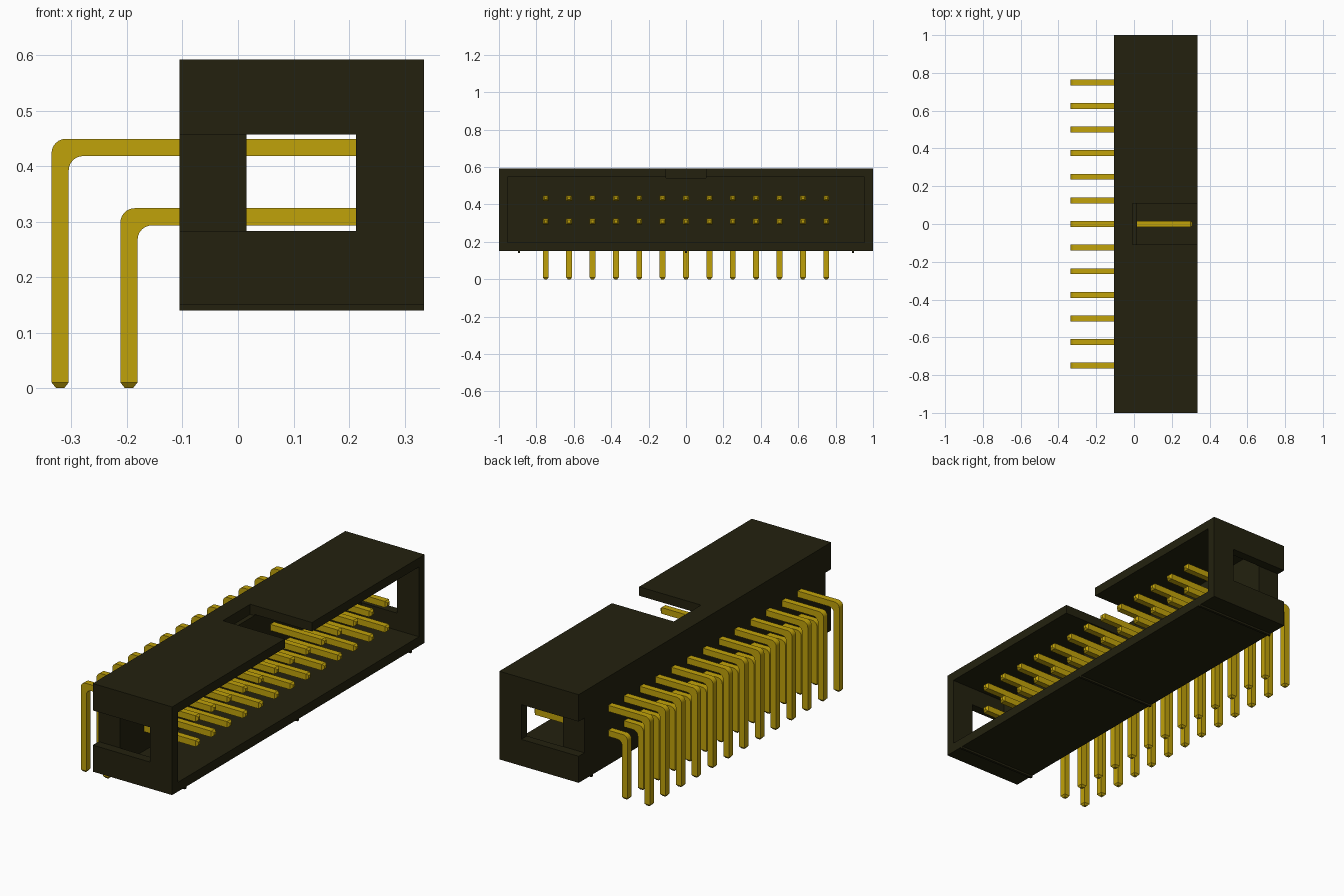
import bpy, bmesh, math

if "Cube" in bpy.data.objects:
    bpy.data.objects.remove(bpy.data.objects["Cube"], do_unlink=True)


def material(name, rgb):
    m = bpy.data.materials.new(name)
    m.use_nodes = True
    m.diffuse_color = (*rgb, 1)
    bsdf = next(n for n in m.node_tree.nodes if n.type == 'BSDF_PRINCIPLED')
    bsdf.inputs["Base Color"].default_value = (*rgb, 1)
    return m


PLASTIC = material("dark plastic", (0.017, 0.0155, 0.0045))
GOLD = material("gold plating", (0.53, 0.36, 0.003))


def finish(name, bm, mat):
    bmesh.ops.recalc_face_normals(bm, faces=bm.faces)
    mesh = bpy.data.meshes.new(name)
    bm.to_mesh(mesh)
    bm.free()
    mesh.materials.append(mat)
    ob = bpy.data.objects.new(name, mesh)
    bpy.context.collection.objects.link(ob)
    return ob


def activate(ob):
    bpy.ops.object.select_all(action='DESELECT')
    ob.select_set(True)
    bpy.context.view_layer.objects.active = ob


def box(name, x0, x1, y0, y1, z0, z1, mat=PLASTIC):
    bm = bmesh.new()
    bmesh.ops.create_cube(bm, size=1)
    for v in bm.verts:
        v.co = ((x0 + x1) / 2 + v.co.x * (x1 - x0),
                (y0 + y1) / 2 + v.co.y * (y1 - y0),
                (z0 + z1) / 2 + v.co.z * (z1 - z0))
    return finish(name, bm, mat)


def cut(ob, cutter):
    cutter.hide_render = True
    mod = ob.modifiers.new("cut", 'BOOLEAN')
    mod.operation = 'DIFFERENCE'
    mod.solver = 'EXACT'
    mod.object = cutter
    activate(ob)
    bpy.ops.object.modifier_apply(modifier=mod.name)
    bpy.data.objects.remove(cutter, do_unlink=True)


# Shroud: open towards +x, slotted ends, keying notch in the top wall
BACK, MOUTH = -0.105, 0.335
housing = box("housing", BACK, MOUTH, -1, 1, 0.15, 0.592)
cut(housing, box("cavity_cutter", 0.015, 0.5, -0.955, 0.955, 0.197, 0.547))
for s in (-1, 1):
    y0, y1 = sorted((s * 0.954, s * 1.1))
    cut(housing, box("end_slot_cutter", -0.3, 0.213, y0, y1, 0.283, 0.457))
cut(housing, box("key_notch_cutter", -0.008, 0.5, -0.108, 0.108, 0.541, 0.7))

# Thin standoff ribs under the shroud
for i, y in enumerate((-0.893, 0, 0.893)):
    box(f"standoff_rib_{i + 1}", BACK, MOUTH, y - 0.006, y + 0.006, 0.14, 0.151)

# Bent square pins with chamfered tips
T = 0.031      # pin thickness
R = 0.026      # bend radius
TIP = 0.31     # contact end
CH, INSET = 0.01, 0.008


def pin_mesh(x_out, z_top):
    # each section: outer point, inner point, half width
    h = T / 2
    sections = [((TIP, z_top - INSET), (TIP, z_top - T + INSET), h - INSET),
                ((TIP - CH, z_top), (TIP - CH, z_top - T), h)]
    for i in range(7):
        a = math.pi / 2 * (1 + i / 6)
        dx, dz = R * math.cos(a), R * math.sin(a)
        sections.append(((x_out + R + dx, z_top - R + dz),
                         (x_out + T + R + dx, z_top - T - R + dz), h))
    sections += [((x_out, CH), (x_out + T, CH), h),
                 ((x_out + INSET, 0), (x_out + T - INSET, 0), h - INSET)]
    bm = bmesh.new()
    rings = [[bm.verts.new(p) for p in ((o[0], -w, o[1]), (o[0], w, o[1]),
                                        (n[0], w, n[1]), (n[0], -w, n[1]))]
             for o, n, w in sections]
    for a, b in zip(rings, rings[1:]):
        for k in range(4):
            j = (k + 1) % 4
            bm.faces.new((a[k], a[j], b[j], b[k]))
    bm.faces.new(rings[0])
    bm.faces.new(rings[-1])
    return bm


for row, x_out, z_top in (("upper", -0.336, 0.449), ("lower", -0.212, 0.324)):
    first = finish(f"{row}_pin_1", pin_mesh(x_out, z_top), GOLD)
    activate(first)
    bpy.ops.object.shade_smooth_by_angle(angle=math.radians(30))
    first.location.y = -0.75
    for i in range(1, 13):
        pin = first.copy()
        pin.name = f"{row}_pin_{i + 1}"
        pin.location.y = -0.75 + 0.125 * i
        bpy.context.collection.objects.link(pin)
